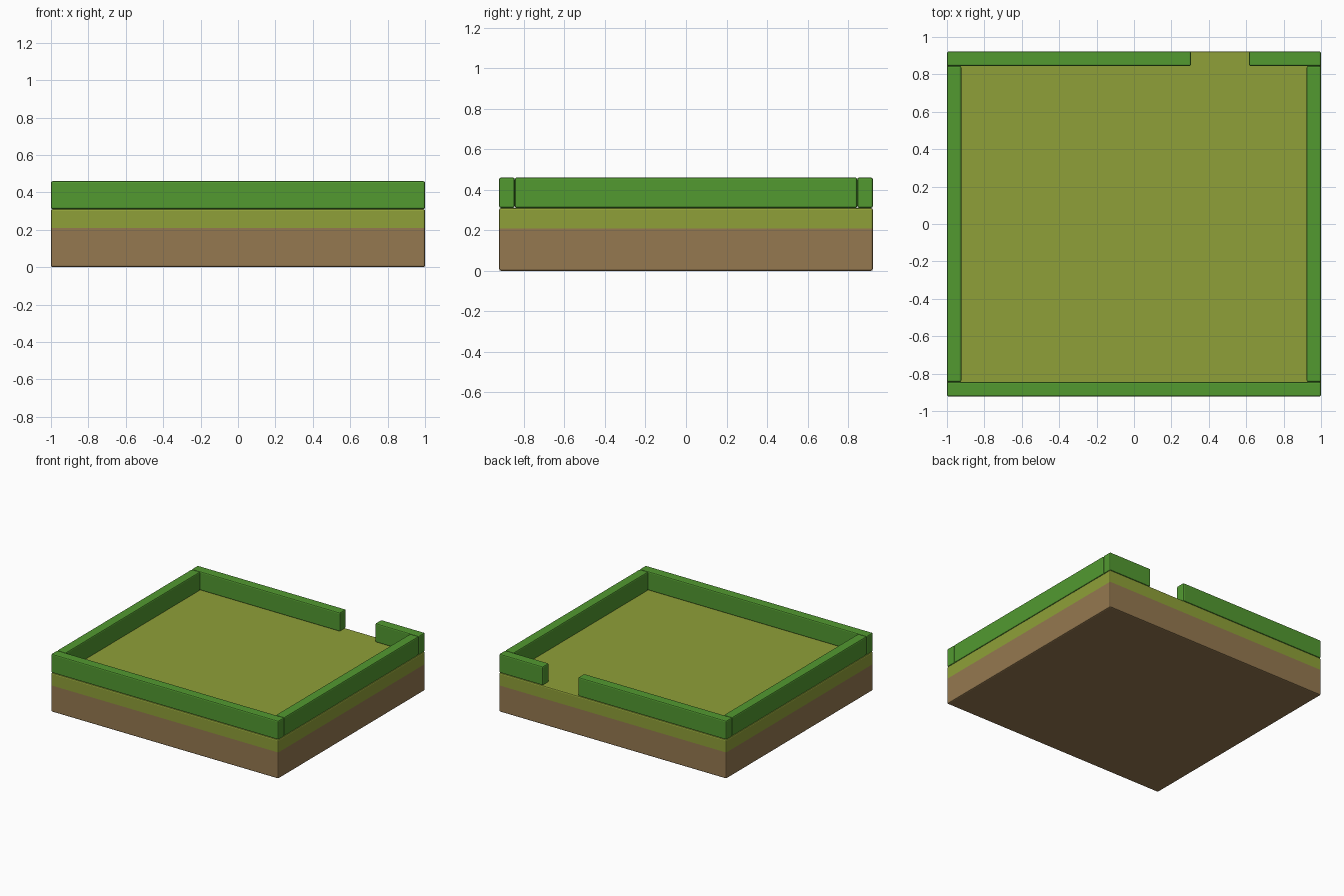
import bpy, bmesh

if "Cube" in bpy.data.objects:
    bpy.data.objects.remove(bpy.data.objects["Cube"])

W, D = 1.0, 0.922             # half width, half depth
SOIL, GROUND, TOP = 0.21, 0.31, 0.46
T = 0.077                     # hedge thickness
GAP = (0.305, 0.615)          # gateway in the back hedge


def material(name, rgb):
    m = bpy.data.materials.new(name)
    m.diffuse_color = (*rgb, 1.0)
    m.use_nodes = True
    m.node_tree.nodes["Principled BSDF"].inputs["Base Color"].default_value = m.diffuse_color
    return m


soil = material("brown soil", (0.30, 0.19, 0.08))
grass = material("olive grass", (0.275, 0.35, 0.04))
hedge = material("hedge green", (0.085, 0.32, 0.03))


def block(name, lo, hi, mats, bevel=0.009, split=None):
    """Softly bevelled box; above the split height faces use the second material."""
    bm = bmesh.new()
    bmesh.ops.create_cube(bm, size=1)
    for v in bm.verts:
        for i in range(3):
            v.co[i] = hi[i] if v.co[i] > 0 else lo[i]
    bmesh.ops.bevel(bm, geom=bm.edges[:], offset=bevel, segments=2,
                    profile=0.5, affect='EDGES')
    if split is not None:
        bmesh.ops.bisect_plane(bm, geom=bm.verts[:] + bm.edges[:] + bm.faces[:],
                               plane_co=(0, 0, split), plane_no=(0, 0, 1))
        for f in bm.faces:
            f.material_index = int(f.calc_center_median().z > split)
    bmesh.ops.recalc_face_normals(bm, faces=bm.faces[:])
    me = bpy.data.meshes.new(name)
    bm.to_mesh(me)
    bm.free()
    for m in mats:
        me.materials.append(m)
    ob = bpy.data.objects.new(name, me)
    bpy.context.collection.objects.link(ob)
    return ob


# Ground slab: soil below, turf above
block("ground_slab", (-W, -D, 0), (W, D, GROUND), [soil, grass], split=SOIL)

# Hedges: full front, two sides between, back split by the gateway
inner = D - T
hedges = {
    "front_hedge": (-W, W, -D, -inner),
    "left_hedge": (-W, -W + T, -inner, inner),
    "right_hedge": (W - T, W, -inner, inner),
    "back_hedge_long": (-W, GAP[0], inner, D),
    "back_hedge_short": (GAP[1], W, inner, D),
}
for name, (x0, x1, y0, y1) in hedges.items():
    block(name, (x0, y0, GROUND), (x1, y1, TOP), [hedge])
